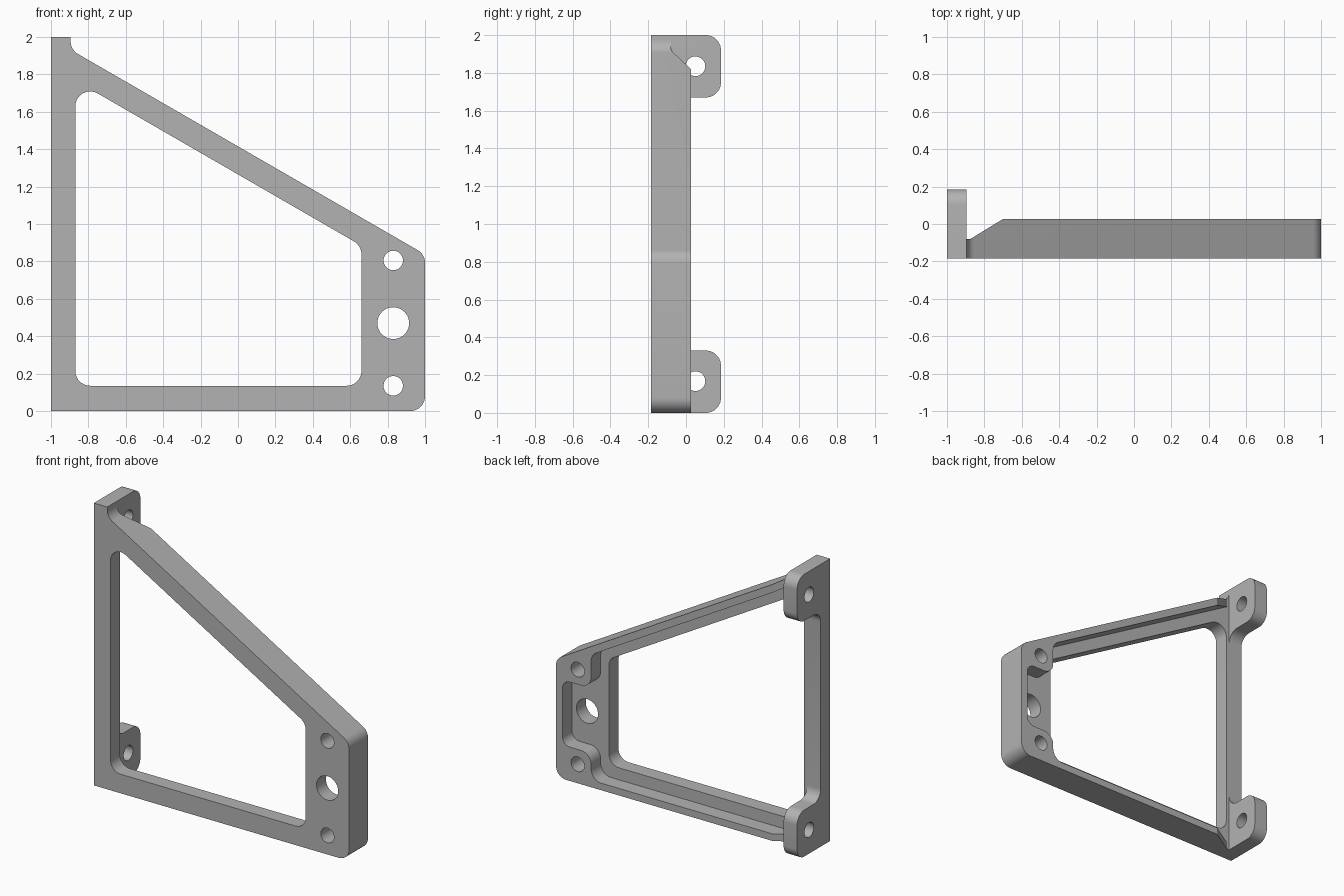
import bpy, bmesh, math
from mathutils import Vector

cube = bpy.data.objects.get("Cube")
if cube:
    bpy.data.objects.remove(cube)

grey = bpy.data.materials.new("plain grey")
grey.use_nodes = True
grey.diffuse_color = (0.45, 0.45, 0.45, 1)
grey.node_tree.nodes["Principled BSDF"].inputs["Base Color"].default_value = grey.diffuse_color

FRONT, FLOOR, BACK, TAB = -0.185, -0.08, 0.027, 0.185
LEFT, TAB_IN = -1.0, -0.895
SLOPE = math.tan(math.radians(30))
R = 0.08


def slope(x, base):
    """Height of a line parallel to the sloping bar."""
    return base - SLOPE * x


def rounded(points, steps=10):
    """Turn (u, v, radius) corners into an outline with filleted corners."""
    out = []
    for i, (u, v, r) in enumerate(points):
        p = Vector((u, v))
        if r == 0:
            out.append(p)
            continue
        a = (Vector(points[i - 1][:2]) - p).normalized()
        b = (Vector(points[(i + 1) % len(points)][:2]) - p).normalized()
        half = a.angle(b) / 2
        centre = p + (a + b).normalized() * (r / math.sin(half))
        t = r / math.tan(half)
        start, end = p + a * t - centre, p + b * t - centre
        sweep = start.angle_signed(end)
        for k in range(steps + 1):
            ang = -sweep * k / steps
            c, s = math.cos(ang), math.sin(ang)
            out.append(centre + Vector((c * start.x - s * start.y, s * start.x + c * start.y)))
    return out


def circle(u, v, r, n=40):
    return [Vector((u + r * math.cos(k * math.tau / n), v + r * math.sin(k * math.tau / n)))
            for k in range(n)]


def prism(name, outline, axis, lo, hi):
    """Extrude an outline along x, y or z."""
    place = {"x": lambda p, d: (d, p.x, p.y),
             "y": lambda p, d: (p.x, d, p.y),
             "z": lambda p, d: (p.x, p.y, d)}[axis]
    bm = bmesh.new()
    low = [bm.verts.new(place(p, lo)) for p in outline]
    high = [bm.verts.new(place(p, hi)) for p in outline]
    bm.faces.new(low)
    bm.faces.new(high)
    for i in range(len(low)):
        bm.faces.new((low[i - 1], low[i], high[i], high[i - 1]))
    bmesh.ops.recalc_face_normals(bm, faces=bm.faces)
    mesh = bpy.data.meshes.new(name)
    bm.to_mesh(mesh)
    bm.free()
    mesh.materials.append(grey)
    obj = bpy.data.objects.new(name, mesh)
    bpy.context.collection.objects.link(obj)
    return obj


def combine(obj, other, operation):
    """Apply a boolean and drop the helper."""
    mod = obj.modifiers.new("combine", "BOOLEAN")
    mod.operation, mod.solver, mod.object = operation, "EXACT", other
    bpy.context.view_layer.objects.active = obj
    bpy.ops.object.modifier_apply(modifier=mod.name)
    bpy.data.objects.remove(other)


# Solid body with the sloping top
frame = prism("bracket_frame", rounded([
    (LEFT, 0, 0), (1, 0, R), (1, slope(1, 1.415), R),
    (TAB_IN, slope(TAB_IN, 1.415), R), (TAB_IN, 2, 0), (LEFT, 2, 0)]), "y", FRONT, BACK)

# Rear pocket leaving a thin rim and two screw bosses
rim, boss, low, high = 0.95, 0.725, 0.24, 0.70
combine(frame, prism("pocket", rounded([
    (-1.2, 0.05, 0), (boss, 0.05, R), (boss, low, R), (rim, low, 0.06),
    (rim, high, 0.06), (boss, high, R), (boss, slope(boss, 1.357), R),
    (-1.2, slope(-1.2, 1.357), 0)]), "y", FLOOR, 0.3), "DIFFERENCE")

# Ramp at the ends of the rim
combine(frame, prism("ramp", rounded([
    (-1.2, FLOOR, 0), (-0.875, FLOOR, 0), (-0.70, BACK, 0),
    (-0.70, 0.3, 0), (-1.2, 0.3, 0)]), "z", -0.2, 2.2), "DIFFERENCE")

# Side flange with two tabs
flange = prism("flange", rounded([
    (FRONT, 0, 0), (TAB, 0, R), (TAB, 0.33, R), (FLOOR, 0.33, R),
    (FLOOR, 1.67, R), (TAB, 1.67, R), (TAB, 2, R), (FRONT, 2, 0)]), "x", LEFT, TAB_IN)
combine(frame, flange, "UNION")

# Large window
combine(frame, prism("window", rounded([
    (-0.87, 0.135, R), (0.66, 0.135, R), (0.66, slope(0.66, 1.265), R),
    (-0.87, slope(-0.87, 1.265), R)]), "y", -0.3, 0.3), "DIFFERENCE")

# Front holes, then tab holes
for z, r in ((0.135, 0.052), (0.47, 0.085), (0.805, 0.052)):
    combine(frame, prism("hole", circle(0.83, z, r), "y", -0.3, 0.3), "DIFFERENCE")
for z in (0.168, 1.835):
    combine(frame, prism("hole", circle(0.05, z, 0.052), "x", -1.1, -0.8), "DIFFERENCE")

for o in bpy.context.selected_objects:
    o.select_set(False)
frame.select_set(True)
bpy.context.view_layer.objects.active = frame
bpy.ops.object.shade_smooth_by_angle(angle=math.radians(30))
